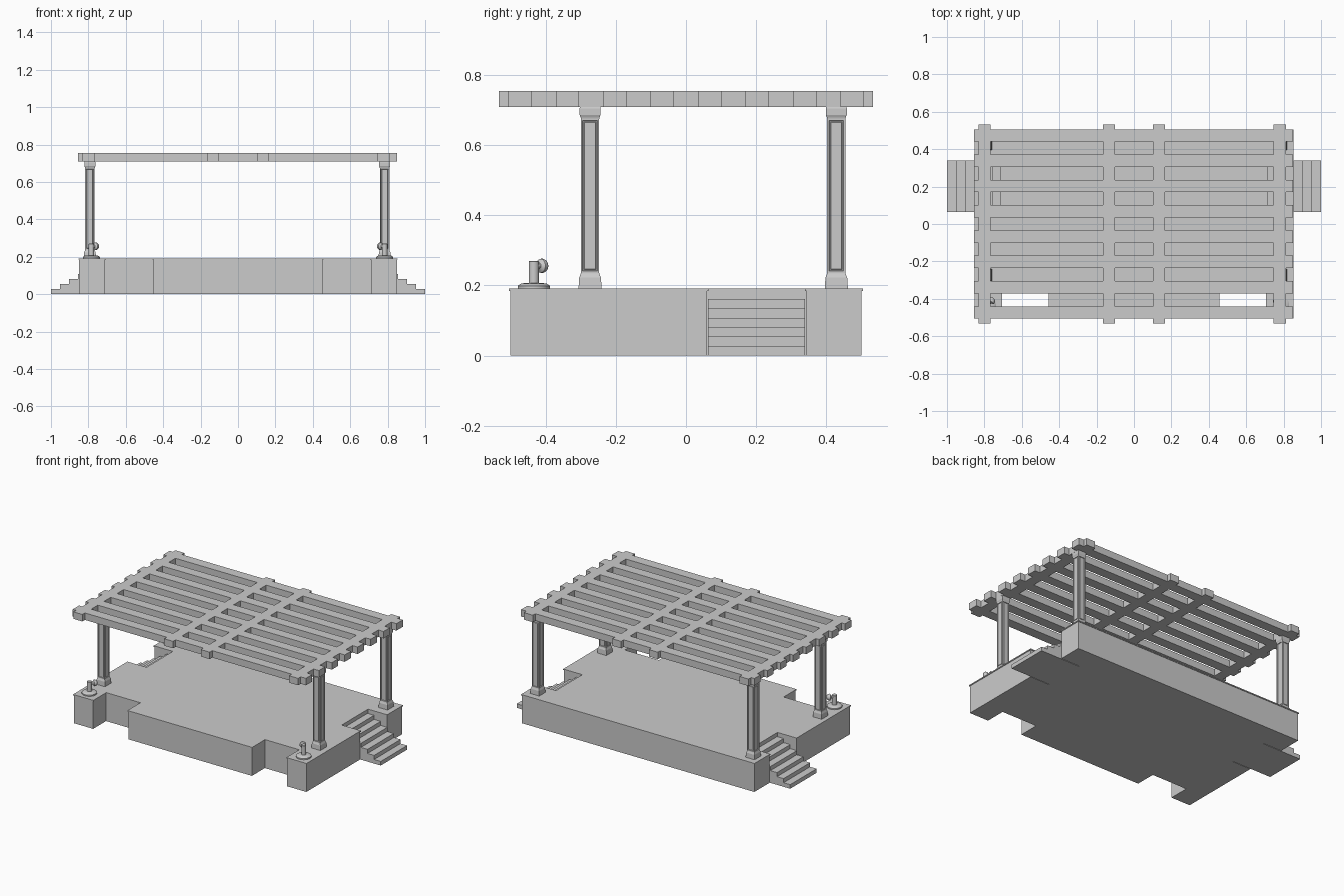
import bpy, bmesh, math
from mathutils import Vector, Matrix

if "Cube" in bpy.data.objects:
    bpy.data.objects.remove(bpy.data.objects["Cube"])


def finish(bm, name):
    bmesh.ops.recalc_face_normals(bm, faces=bm.faces[:])
    me = bpy.data.meshes.new(name)
    bm.to_mesh(me)
    bm.free()
    ob = bpy.data.objects.new(name, me)
    bpy.context.scene.collection.objects.link(ob)
    return ob


def prism(name, pts, vec):
    """Extrude a closed outline of 3D points along vec."""
    bm = bmesh.new()
    f = bm.faces.new([bm.verts.new(p) for p in pts])
    g = bmesh.ops.extrude_face_region(bm, geom=[f])
    vs = [e for e in g['geom'] if isinstance(e, bmesh.types.BMVert)]
    bmesh.ops.translate(bm, verts=vs, vec=vec)
    return finish(bm, name)


def lathe(bm, prof, n, mat=Matrix()):
    """Revolve (radius, height) rings, capped at both ends; transform by mat."""
    rings = [[bm.verts.new(mat @ Vector((r * math.cos(2 * math.pi * (i + .5) / n),
                                         r * math.sin(2 * math.pi * (i + .5) / n), z)))
              for i in range(n)] for r, z in prof]
    sides = []
    for a, b in zip(rings, rings[1:]):
        sides.append([bm.faces.new((a[i], a[(i + 1) % n], b[(i + 1) % n], b[i])) for i in range(n)])
    bm.faces.new(rings[0][::-1])
    bm.faces.new(rings[-1])
    return sides


# Platform: right half outline with front notch and stair recess, mirrored
def outline(o, z):
    half = [(.452, -.5 - o), (.452 + o, -.365 - o), (.71 - o, -.365 - o), (.71 - o, -.5 - o),
            (.85 + o, -.5 - o), (.85 + o, .06 + o), (.71 + o, .06 + o),
            (.71 + o, .343 - o), (.85 + o, .343 - o), (.85 + o, .5 + o)]
    half[0] = (.452 + o, -.5 - o)
    pts = half + [(-x, y) for x, y in reversed(half)]
    return [(x, y, z) for x, y in pts]


prism("platform", outline(0, 0), (0, 0, .184))
prism("platform_top_slab", outline(.004, .184), (0, 0, .007))

# Stairs: six solid steps on each side
for s, side in ((-1, "left"), (1, "right")):
    run, rise, n = .0483, .027, 6
    pts = [(s * .71, .063, 0), (s * 1.0, .063, 0)]
    for i in range(n):
        x = 1.0 - i * run
        pts.append((s * x, .063, (i + 1) * rise))
        pts.append((s * (x - run), .063, (i + 1) * rise))
    prism(side + "_stairs", pts, (0, .276, 0))

# Columns: lofted square profile with recessed panels on the shaft
q = math.sqrt(2)
col = [(.033, .19), (.031, .222), (.027, .232), (.026, .236), (.026, .674), (.0265, .678),
       (.030, .686), (.030, .704), (.028, .71)]
for cx, side in ((-.792, "left"), (.784, "right")):
    for cy, end in ((-.273, "front"), (.428, "back")):
        bm = bmesh.new()
        sides = lathe(bm, [(r * q, z) for r, z in col], 4, Matrix.Translation((cx, cy, 0)))
        bmesh.ops.recalc_face_normals(bm, faces=bm.faces[:])
        shaft = sides[3]
        bmesh.ops.inset_individual(bm, faces=shaft, thickness=.007)
        bmesh.ops.inset_individual(bm, faces=shaft, thickness=.002, depth=-.004)
        bmesh.ops.inset_individual(bm, faces=shaft, thickness=.004)
        bmesh.ops.inset_individual(bm, faces=shaft, thickness=.002, depth=.003)
        finish(bm, f"{end}_{side}_column")

# Swivel lamps on the front corner blocks: round foot, post and domed head
for s, side in ((-1, "left"), (1, "right")):
    bm = bmesh.new()
    at = Matrix.Translation((s * .784, -.433, 0))
    lathe(bm, [(.046, .19), (.046, .199), (.036, .206), (.0145, .207), (.0145, .268), (.013, .27)], 24, at)
    d = Vector((-s, 1, 0)).normalized()
    aim = Matrix.Translation((s * .784, -.433, .256)) @ d.to_track_quat('Z', 'Y').to_matrix().to_4x4()
    lathe(bm, [(.008, 0), (.009, .02), (.0195, .027), (.0205, .033), (.018, .040),
               (.012, .046), (.004, .049)], 20, aim)
    ob = finish(bm, side + "_lamp")
    bpy.context.view_layer.objects.active = ob
    ob.select_set(True)
    bpy.ops.object.shade_smooth_by_angle(angle=math.radians(35))
    ob.select_set(False)

# Pergola roof: flush lattice of eight slats crossed by four beams
beams = [(-.831, -.766), (-.167, -.102), (.101, .166), (.747, .813)]
slats = [(-.473 + i * .1352 - .033, -.473 + i * .1352 + .033) for i in range(8)]
xs = sorted([v for b in beams for v in b] + [-.855, .851])
ys = sorted([v for b in slats for v in b] + [-.533, .533])
bm = bmesh.new()
grid = [[bm.verts.new((x, y, .708)) for y in ys] for x in xs]
for i in range(len(xs) - 1):
    for j in range(len(ys) - 1):
        if i % 2 == 1 or j % 2 == 1:
            bm.faces.new((grid[i][j], grid[i + 1][j], grid[i + 1][j + 1], grid[i][j + 1]))
bmesh.ops.delete(bm, geom=[v for v in bm.verts if not v.link_faces], context='VERTS')
g = bmesh.ops.extrude_face_region(bm, geom=bm.faces[:])
bmesh.ops.translate(bm, verts=[e for e in g['geom'] if isinstance(e, bmesh.types.BMVert)], vec=(0, 0, .046))
finish(bm, "pergola_roof")
